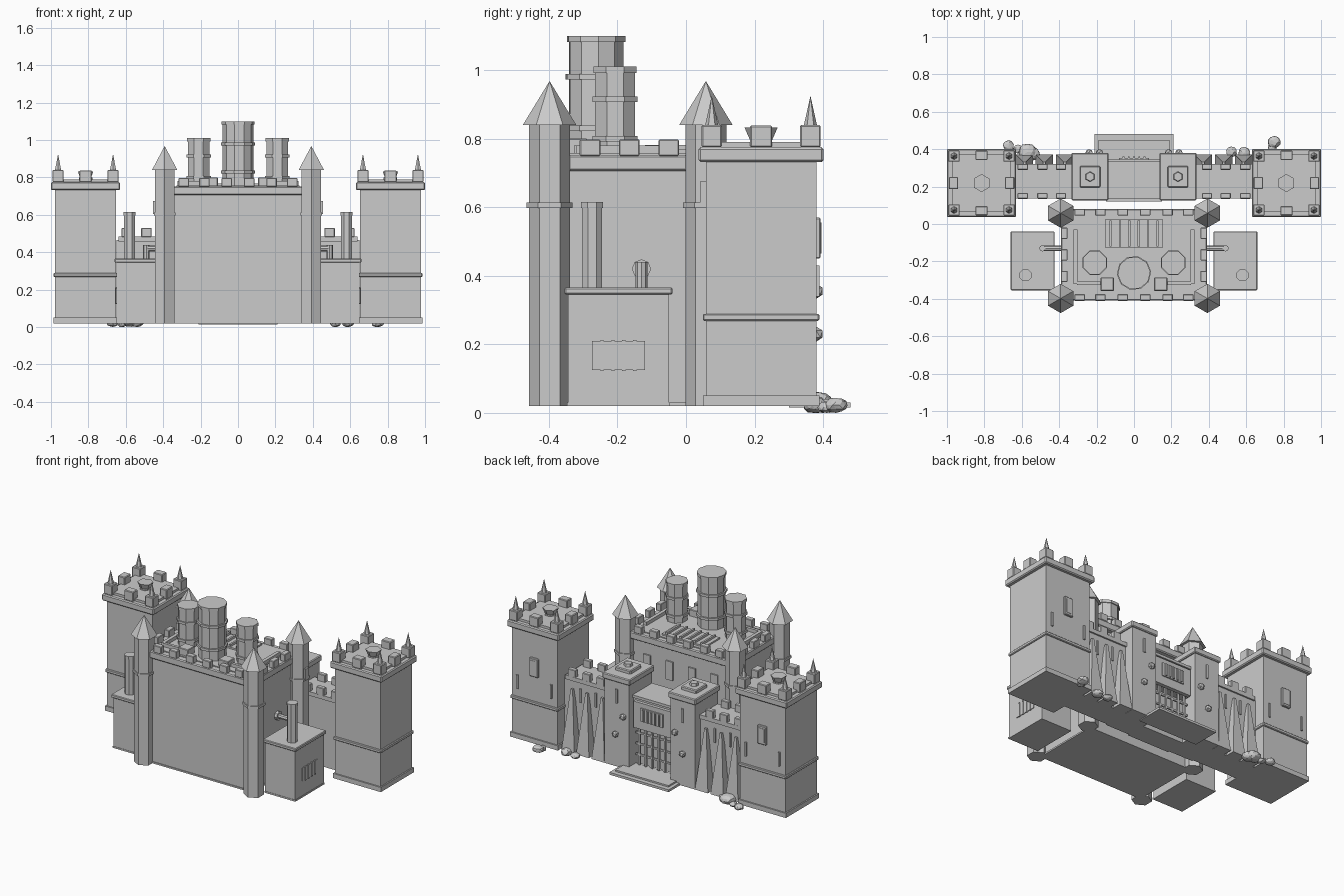
import bpy, random
from math import pi, cos, sin
from mathutils import Vector
random.seed(4)


def box(name, x0, x1, y0, y1, z0, z1, bevel=0.0):
    bpy.ops.mesh.primitive_cube_add(size=1, location=((x0 + x1) / 2, (y0 + y1) / 2, (z0 + z1) / 2))
    o = bpy.context.object
    o.name = name
    o.scale = (abs(x1 - x0), abs(y1 - y0), abs(z1 - z0))
    bpy.ops.object.transform_apply(location=False, rotation=False, scale=True)
    if bevel:
        m = o.modifiers.new("edge", 'BEVEL')
        m.width, m.segments = bevel, 1
    return o


def cbox(name, x, y, w, d, z0, z1, bevel=0.0):
    return box(name, x - w / 2, x + w / 2, y - d / 2, y + d / 2, z0, z1, bevel)


def prism(name, x, y, r0, r1, z0, z1, n=8, turn=0.0):
    bpy.ops.mesh.primitive_cone_add(vertices=n, radius1=r0, radius2=r1, depth=z1 - z0,
                                    location=(x, y, (z0 + z1) / 2), rotation=(0, 0, turn))
    bpy.context.object.name = name
    return bpy.context.object


def chimney(name, x, y, r, z0, z1, rings, n=8):
    prism(name, x, y, r, r, z0, z1, n, pi / 8)
    prism(name + "_rim", x, y, r * 1.07, r * 1.07, z1 - 0.018, z1, n, pi / 8)
    for z in rings:
        prism(name + "_ring", x, y, r * 1.12, r * 1.12, z - 0.008, z + 0.008, n, pi / 8)


# central keep
box("keep_body", -0.37, 0.37, -0.385, 0.05, 0.02, 0.71)
box("keep_base", -0.375, 0.375, -0.39, 0.055, 0.02, 0.03)
box("keep_cap", -0.39, 0.39, -0.41, 0.08, 0.705, 0.752, 0.006)
box("keep_roof", -0.33, 0.33, -0.37, 0.045, 0.75, 0.758)
for x in (-0.29, -0.18, -0.06, 0.06, 0.18, 0.29):
    for y in (-0.393, 0.062):
        cbox("keep_merlon", x, y, 0.055, 0.035, 0.75, 0.797, 0.003)
for s in (-1, 1):
    for y in (-0.28, -0.165, -0.05):
        cbox("keep_merlon", s * 0.373, y, 0.035, 0.06, 0.75, 0.797, 0.003)
for x in (-0.24, -0.08, 0.08, 0.24):
    cbox("keep_window", x, 0.053, 0.05, 0.012, 0.5, 0.62)

# roof grating
box("grating_bed", -0.155, 0.155, -0.125, 0.025, 0.755, 0.768)
for i in range(6):
    cbox("grating_slat", -0.125 + i * 0.05, -0.05, 0.012, 0.14, 0.766, 0.782)

# roof chimneys
chimney("main_chimney", 0, -0.262, 0.082, 0.75, 1.1, (0.83, 0.98), 10)
for s in (-1, 1):
    chimney("side_chimney", s * 0.21, -0.207, 0.063, 0.75, 1.01, (0.80, 0.915))
    cbox("roof_vent", s * 0.143, -0.322, 0.07, 0.07, 0.75, 0.8, 0.003)
    cbox("roof_rail", s * 0.313, -0.175, 0.022, 0.29, 0.755, 0.78)
    cbox("roof_rail", s * 0.24, -0.317, 0.13, 0.018, 0.755, 0.78)

# corner turrets of the keep
for s in (-1, 1):
    for y in (-0.398, 0.058):
        x = s * 0.392
        prism("turret_shaft", x, y, 0.06, 0.06, 0.02, 0.84, 6)
        prism("turret_ring", x, y, 0.067, 0.067, 0.597, 0.613, 6)
        prism("turret_roof", x, y, 0.078, 0.0, 0.84, 0.968, 6)
    cbox("turret_window", s * 0.447, 0.058, 0.014, 0.035, 0.605, 0.675)

# the low-poly turret prisms point along y
for o in bpy.data.objects:
    if o.name.startswith("turret_") and "window" not in o.name:
        o.rotation_euler.z = 0

for s in (-1, 1):
    # side annexes with slatted panel, stack and bent pipe
    cbox("annex_body", s * 0.542, -0.197, 0.215, 0.295, 0.02, 0.348)
    cbox("annex_base", s * 0.542, -0.197, 0.221, 0.3, 0.02, 0.03)
    cbox("annex_cap", s * 0.542, -0.197, 0.235, 0.315, 0.345, 0.366, 0.004)
    cbox("annex_panel", s * 0.65, -0.197, 0.008, 0.155, 0.125, 0.21)
    for i in range(4):
        cbox("annex_slat", s * 0.653, -0.245 + i * 0.032, 0.01, 0.01, 0.122, 0.213)
    chimney("annex_stack", s * 0.58, -0.274, 0.032, 0.36, 0.615, ())
    prism("vent_pipe", s * 0.49, -0.13, 0.017, 0.017, 0.36, 0.44, 8)
    o = prism("vent_elbow", s * 0.43, -0.13, 0.015, 0.015, 0.355, 0.485, 8)
    o.rotation_euler = (0, pi / 2, 0)
    o.location.z = 0.42
    o = prism("vent_flange", s * 0.377, -0.13, 0.028, 0.028, 0.41, 0.43, 8)
    o.rotation_euler = (0, pi / 2, 0)

    # great outer towers
    tx, ty = s * 0.815, 0.219
    cbox("tower_body", tx, ty, 0.325, 0.322, 0.02, 0.74)
    cbox("tower_base", tx, ty, 0.342, 0.34, 0.02, 0.05)
    cbox("tower_band", tx, ty, 0.341, 0.34, 0.268, 0.289, 0.004)
    cbox("tower_cap", tx, ty, 0.37, 0.365, 0.732, 0.775, 0.006)
    cbox("tower_roof", tx, ty, 0.31, 0.305, 0.77, 0.79)
    for a in (-1, 1):
        cbox("tower_merlon", tx + a * 0.15, ty, 0.05, 0.065, 0.775, 0.838, 0.004)
        cbox("tower_merlon", tx, ty + a * 0.148, 0.065, 0.05, 0.775, 0.838, 0.004)
        for b in (-1, 1):
            x, y = tx + a * 0.147, ty + b * 0.144
            cbox("tower_corner", x, y, 0.06, 0.06, 0.775, 0.84, 0.004)
            prism("tower_spike", x, y, 0.019, 0.0, 0.84, 0.925, 6)
    prism("beacon_foot", tx, ty, 0.036, 0.036, 0.785, 0.8, 6, pi / 6)
    prism("beacon_bowl", tx, ty, 0.032, 0.048, 0.795, 0.832, 6)
    cbox("tower_window", tx, 0.383, 0.062, 0.02, 0.45, 0.57, 0.004)
    cbox("tower_window_pane", tx, 0.389, 0.04, 0.012, 0.465, 0.555)
    for a in (-1, 1):
        cbox("tower_slit", tx + a * 0.12, 0.382, 0.012, 0.014, 0.34, 0.43)

    # curtain wall with merlons, buttresses and arrow slits
    cbox("wall_body", s * 0.48, 0.228, 0.34, 0.165, 0.02, 0.465)
    cbox("wall_cap", s * 0.48, 0.228, 0.32, 0.185, 0.458, 0.484)
    for x in (0.39, 0.49, 0.595):
        for y in (0.305, 0.15):
            cbox("wall_merlon", s * x, y, 0.055, 0.03, 0.48, 0.53, 0.003)
    for x in (0.37, 0.48, 0.585):
        o = prism("wall_buttress", s * x, 0.325, 0.065, 0.01, 0.02, 0.41, 4, pi / 4)
    for x in (0.425, 0.535):
        cbox("wall_slit", s * x, 0.312, 0.012, 0.012, 0.33, 0.42)

    # gatehouse turrets
    gx = s * 0.235
    cbox("gate_turret", gx, 0.253, 0.175, 0.235, 0.02, 0.58)
    cbox("gate_turret_cap", gx, 0.253, 0.196, 0.255, 0.568, 0.606, 0.005)
    cbox("gate_turret_step", gx, 0.253, 0.11, 0.115, 0.6, 0.628, 0.005)
    prism("gate_turret_hub", gx, 0.253, 0.028, 0.024, 0.625, 0.645, 6)
    cbox("gate_slit", gx, 0.372, 0.014, 0.012, 0.43, 0.52)
    for x, z in ((0.185, 0.355), (0.24, 0.23)):
        bpy.ops.mesh.primitive_ico_sphere_add(subdivisions=1, radius=0.022, location=(s * x, 0.38, z))
        bpy.context.object.name = "gate_knob"

# gate block, overhanging balcony and portcullis
box("gate_back_wall", -0.15, 0.15, 0.125, 0.26, 0.02, 0.32)
box("gate_upper", -0.15, 0.15, 0.12, 0.325, 0.3, 0.478)
box("gate_roof", -0.148, 0.148, 0.135, 0.335, 0.475, 0.492)
box("balcony", -0.135, 0.135, 0.32, 0.345, 0.29, 0.46)
box("balcony_frame", -0.08, 0.08, 0.34, 0.352, 0.345, 0.43)
for i in range(5):
    cbox("balcony_bar", -0.056 + i * 0.028, 0.355, 0.01, 0.012, 0.35, 0.425)
for i in range(6):
    x = -0.115 + i * 0.046
    cbox("portcullis_bar", x, 0.31, 0.012, 0.012, 0.045, 0.31)
    prism("portcullis_tip", x, 0.31, 0.0, 0.009, 0.02, 0.046, 4, pi / 4)
for z in (0.1, 0.17, 0.24):
    cbox("portcullis_rail", 0, 0.308, 0.28, 0.01, z, z + 0.011)
box("gate_landing", -0.212, 0.212, 0.3, 0.48, 0.015, 0.03)
box("gate_step", -0.19, 0.19, 0.3, 0.45, 0.028, 0.04)

# loose rocks along the back foot
for x, y, r in ((-0.57, 0.385, 0.05), (-0.54, 0.375, 0.04), (-0.67, 0.418, 0.032), (-0.62, 0.4, 0.025),
                (0.52, 0.385, 0.03), (0.59, 0.378, 0.036), (0.75, 0.438, 0.036), (0.74, 0.41, 0.026)):
    bpy.ops.mesh.primitive_ico_sphere_add(subdivisions=2, radius=r, location=(x, y, r * 0.62))
    o = bpy.context.object
    o.name = "rock"
    for v in o.data.vertices:
        v.co *= random.uniform(0.86, 1.05)
        v.co.z = max(v.co.z * 0.65, -r * 0.62)
